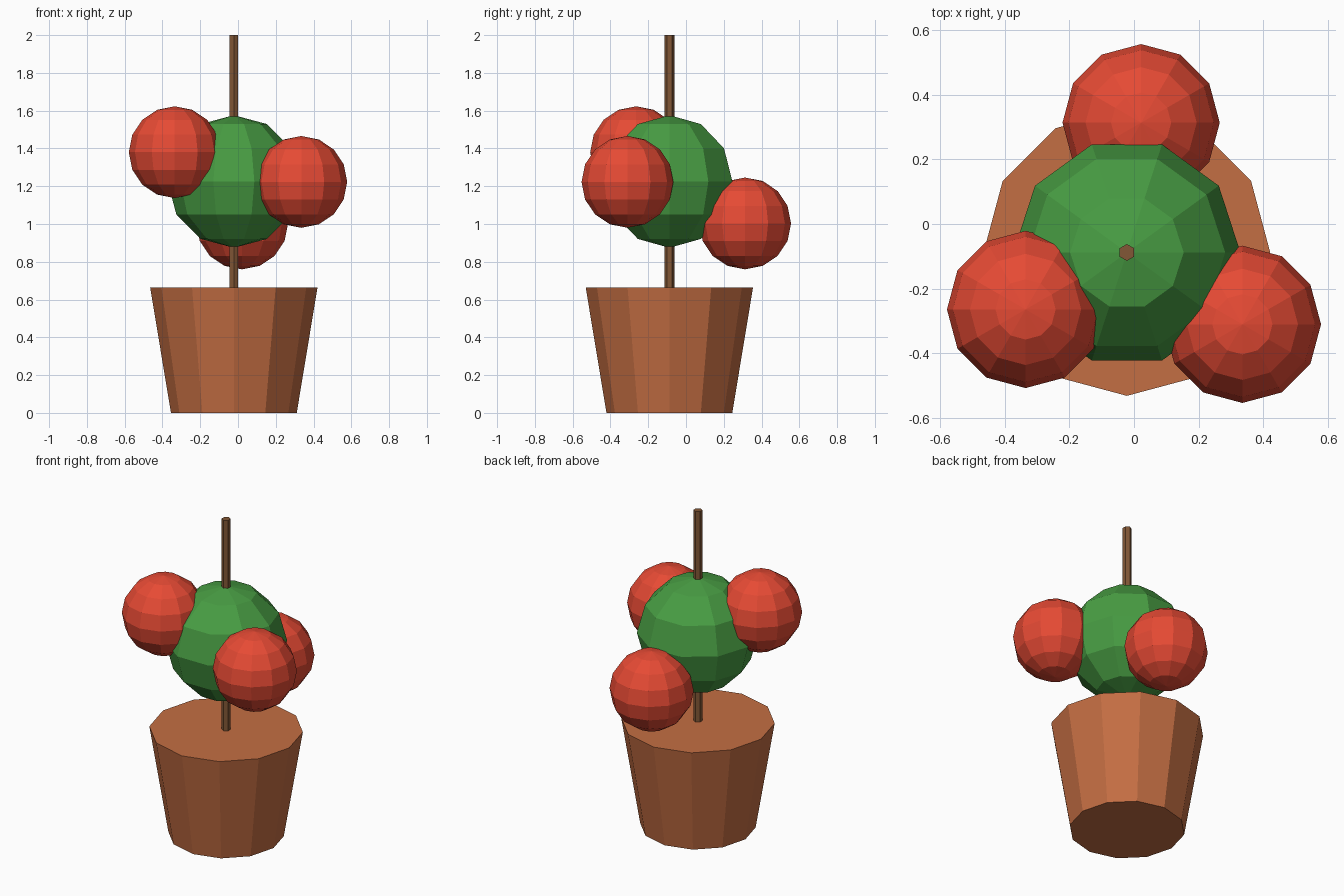
import bpy, bmesh, math

if "Cube" in bpy.data.objects:
    bpy.data.objects.remove(bpy.data.objects["Cube"])


def material(name, rgb):
    """Flat colour given as sRGB 0-255, stored as linear."""
    mat = bpy.data.materials.new(name)
    lin = [((c / 255 + 0.055) / 1.055) ** 2.4 for c in rgb]
    mat.diffuse_color = (*lin, 1.0)
    mat.use_nodes = True
    mat.node_tree.nodes["Principled BSDF"].inputs["Base Color"].default_value = mat.diffuse_color
    return mat


def lathe(name, profile, sides, centre, mat, start=0.0):
    """Revolve (radius, z) points, bottom to top, into a closed flat-shaded solid."""
    bm = bmesh.new()
    rings = []
    for r, z in profile:
        if r < 1e-6:
            rings.append([bm.verts.new((0, 0, z))] * sides)
        else:
            angles = [start + math.tau * i / sides for i in range(sides)]
            rings.append([bm.verts.new((r * math.cos(a), r * math.sin(a), z)) for a in angles])
    for low, high in zip(rings, rings[1:]):
        for i in range(sides):
            j = (i + 1) % sides
            corners = dict.fromkeys((low[i], low[j], high[j], high[i]))  # drops repeated poles
            bm.faces.new(list(corners))
    # flat caps where the profile does not end on the axis
    if profile[0][0] > 1e-6:
        bm.faces.new(rings[0][::-1])
    if profile[-1][0] > 1e-6:
        bm.faces.new(rings[-1])
    bmesh.ops.recalc_face_normals(bm, faces=bm.faces)
    mesh = bpy.data.meshes.new(name)
    bm.to_mesh(mesh)
    bm.free()
    mesh.materials.append(mat)
    obj = bpy.data.objects.new(name, mesh)
    obj.location = centre
    bpy.context.collection.objects.link(obj)
    return obj


def ball(name, radius, sides, bands, centre, mat):
    steps = [math.pi * i / bands for i in range(bands + 1)]
    profile = [(radius * math.sin(t), -radius * math.cos(t)) for t in steps]
    return lathe(name, profile, sides, centre, mat)


terracotta = material("terracotta", (196, 110, 67))
bark = material("bark brown", (130, 87, 54))
leaf = material("leaf green", (72, 157, 67))
red = material("fruit red", (230, 74, 52))

X, Y = -0.022, -0.088  # axis of the pot and stem

# tapered pot and thin stem
lathe("pot", [(0.333, 0), (0.443, 0.665)], 12, (X, Y, 0), terracotta)
lathe("stem", [(0.026, 0.3), (0.026, 2.0)], 6, (X, Y, 0), bark, math.pi / 2)

# foliage ball
ball("foliage", 0.351, 10, 6, (X, Y, 1.225), leaf)

# three fruits around the foliage
fruits = {
    "fruit_left": (-0.335, -0.264, 1.38),
    "fruit_right": (0.335, -0.31, 1.223),
    "fruit_back": (0.022, 0.313, 1.003),
}
for name, centre in fruits.items():
    ball(name, 0.243, 12, 8, centre, red)
